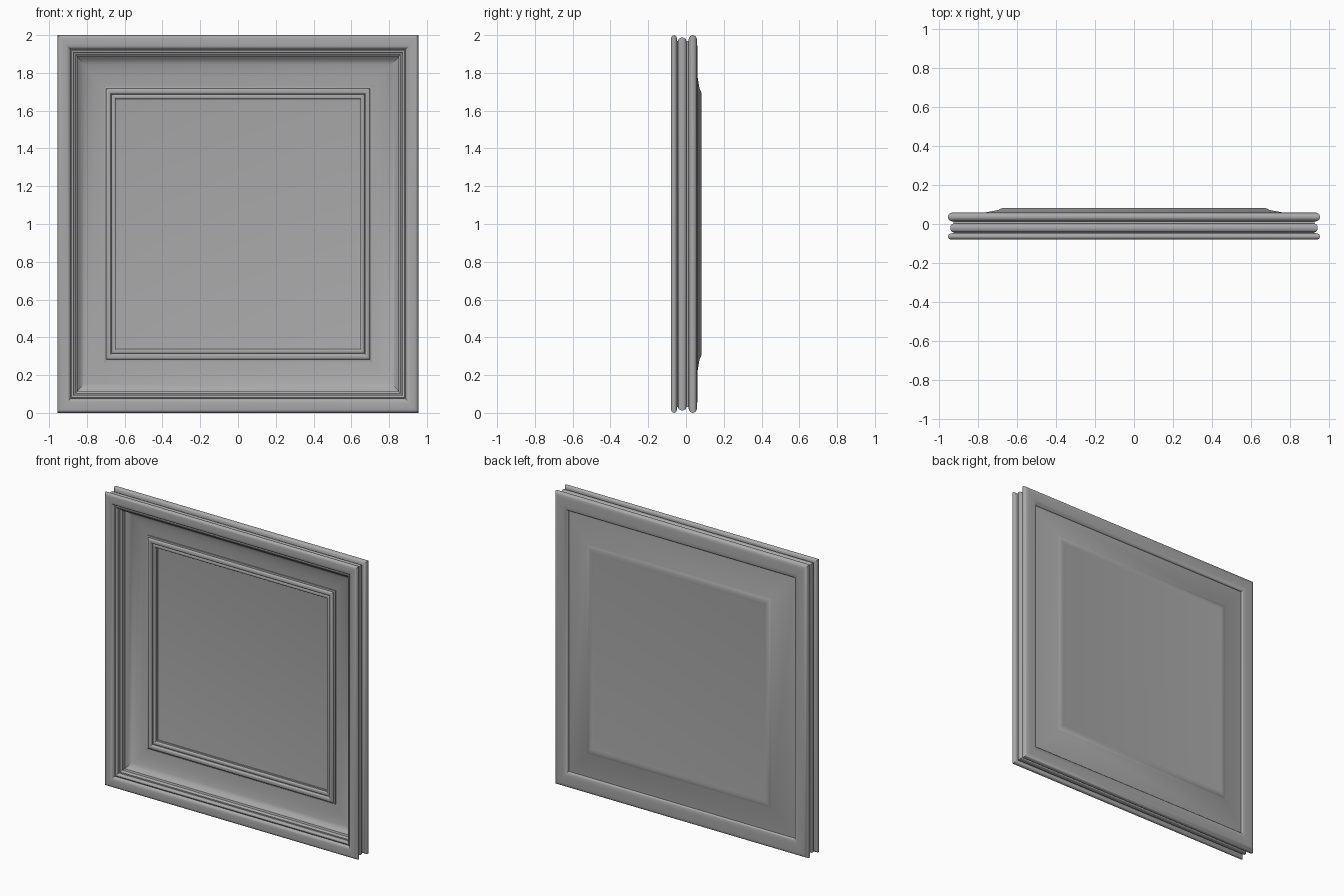
import bpy, bmesh, math

if "Cube" in bpy.data.objects:
    bpy.data.objects.remove(bpy.data.objects["Cube"])

HX, HZ = 0.955, 1.0     # half width and half height of the frame
RX = 0.91               # side mouldings are slightly narrower than top and bottom

grey = bpy.data.materials.new("plain_grey")
grey.diffuse_color = (0.4, 0.4, 0.4, 1)
grey.use_nodes = True
grey.node_tree.nodes["Principled BSDF"].inputs["Base Color"].default_value = grey.diffuse_color


def arc(cx, cy, rx, ry, a0, a1, n=6):
    """Rounded run of profile points (half height, depth)."""
    return [(cx + rx * math.cos(math.radians(a0 + (a1 - a0) * i / n)),
             cy + ry * math.sin(math.radians(a0 + (a1 - a0) * i / n)))
            for i in range(n + 1)]


def mitred(name, profile, closed):
    """Sweep a profile of (half height, y) around the rectangle with mitred corners."""
    bm = bmesh.new()
    rings = []
    for h, y in profile:
        x = HX - (HZ - h) * RX
        rings.append([bm.verts.new((sx * x, y, HZ + sz * h))
                      for sx, sz in ((-1, -1), (1, -1), (1, 1), (-1, 1))])
    pairs = list(zip(rings, rings[1:]))
    if closed:
        pairs.append((rings[-1], rings[0]))
    else:
        bm.faces.new(rings[0])
        bm.faces.new(rings[-1])
    for a, b in pairs:
        for i in range(4):
            j = (i + 1) % 4
            bm.faces.new((a[i], a[j], b[j], b[i]))
    bmesh.ops.recalc_face_normals(bm, faces=bm.faces)
    me = bpy.data.meshes.new(name)
    bm.to_mesh(me)
    bm.free()
    me.materials.append(grey)
    ob = bpy.data.objects.new(name, me)
    bpy.context.collection.objects.link(ob)
    bpy.ops.object.select_all(action='DESELECT')
    ob.select_set(True)
    bpy.context.view_layer.objects.active = ob
    bpy.ops.object.shade_smooth_by_angle(angle=math.radians(35))
    return ob


# Outer moulding: stepped front lip, front bead, middle bead, back bead
outer = [(0.885, 0.02), (0.885, -0.03), (0.897, -0.04), (0.905, -0.04), (0.905, -0.052)]
outer += arc(0.918, -0.052, 0.013, 0.012, 180, 270, 4)
outer += [(0.925, -0.06)]
outer += arc(0.955, -0.06, 0.03, 0.02, 180, 270)
outer += [(0.978, -0.08)]
outer += arc(0.978, -0.064, 0.022, 0.016, -90, 90, 8)[1:]
outer += [(0.968, -0.046)]
outer += arc(0.970, -0.020, 0.017, 0.022, -90, 90, 8)
outer += [(0.968, 0.006), (0.968, 0.012)]
outer += arc(0.970, 0.036, 0.030, 0.023, -90, 90, 10)
outer += arc(0.925, 0.045, 0.035, 0.015, 90, 180, 6)
outer += [(0.89, 0.035)]
mitred("outer_moulding", outer, True)

# Sunken panel: cove and flat on the front, raised bevelled field on the back
panel = [(0.66, 0.055), (0.725, 0.044)]
panel += [(0.77, 0.040), (0.81, 0.032), (0.845, 0.021), (0.87, 0.008), (0.885, -0.006)]
panel += [(0.90, -0.006), (0.90, 0.041), (0.885, 0.043), (0.715, 0.072)]
panel += [(0.705, 0.078), (0.695, 0.081), (0.68, 0.082), (0.665, 0.080), (0.655, 0.079)]
mitred("sunken_panel", panel, False)

# Inner beading around the flat field on the front
bead = [(0.728, 0.060), (0.728, 0.036), (0.718, 0.034), (0.718, 0.030)]
bead += arc(0.703, 0.030, 0.015, 0.010, 0, -180, 6)
bead += [(0.688, 0.036)]
bead += arc(0.674, 0.038, 0.012, 0.008, 0, -180, 6)
bead += [(0.662, 0.046), (0.655, 0.048), (0.655, 0.060)]
mitred("inner_beading", bead, True)
